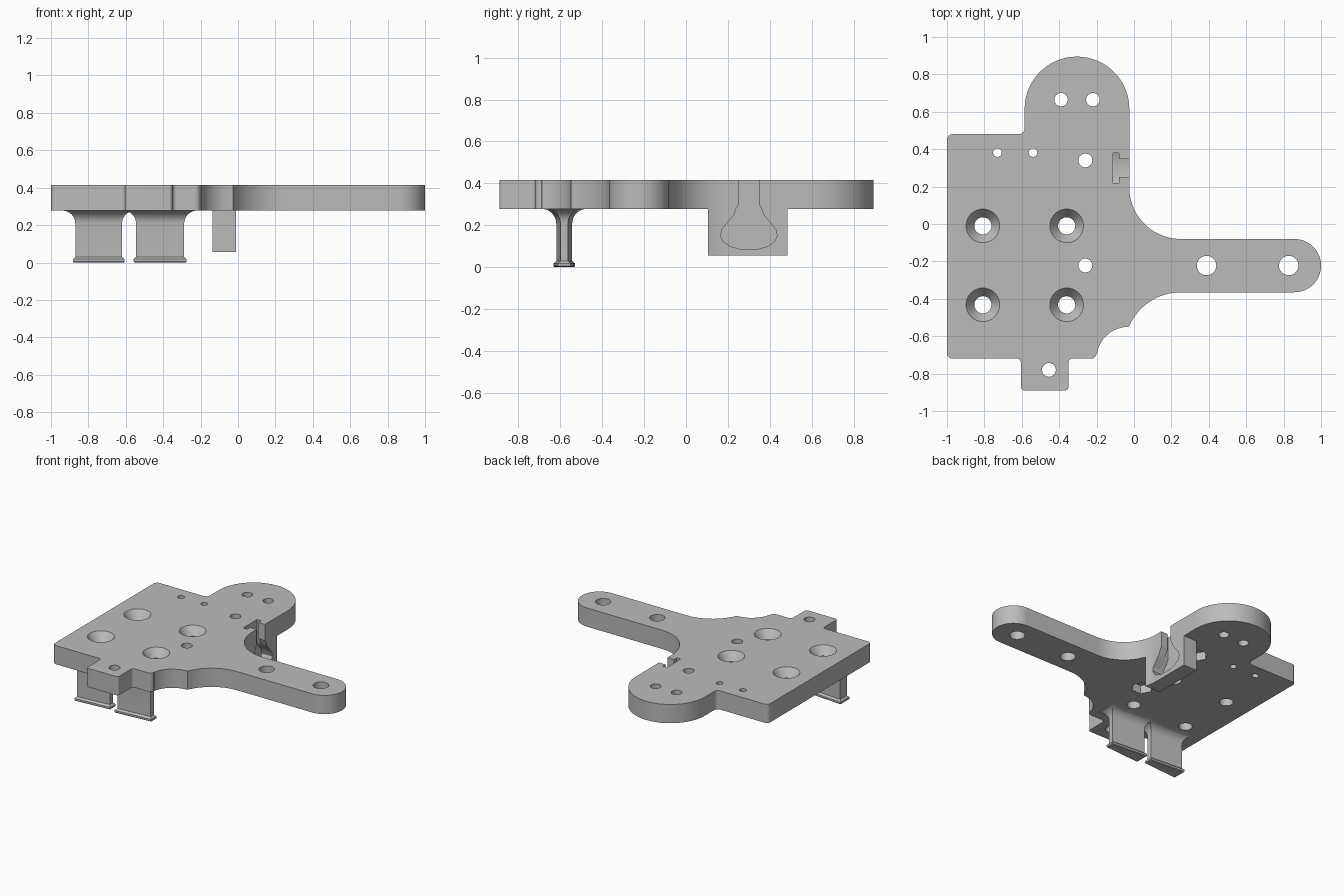
import bpy, bmesh
from math import sin, cos, radians, tau

cube = bpy.data.objects.get("Cube")
if cube:
    bpy.data.objects.remove(cube, do_unlink=True)

grey = bpy.data.materials.new("plain_grey")
grey.use_nodes = True
colour = (0.5, 0.5, 0.5, 1)
grey.diffuse_color = colour
grey.node_tree.nodes["Principled BSDF"].inputs["Base Color"].default_value = colour

BOTTOM, TOP = 0.278, 0.415


def loft(name, rings):
    """Solid skinned through equal-length rings of points."""
    bm = bmesh.new()
    loops = [[bm.verts.new(p) for p in ring] for ring in rings]
    for a, b in zip(loops, loops[1:]):
        for i in range(len(a)):
            j = (i + 1) % len(a)
            bm.faces.new((a[i], a[j], b[j], b[i]))
    bm.faces.new(loops[0][::-1])
    bm.faces.new(loops[-1])
    bmesh.ops.recalc_face_normals(bm, faces=bm.faces)
    mesh = bpy.data.meshes.new(name)
    bm.to_mesh(mesh)
    bm.free()
    mesh.materials.append(grey)
    obj = bpy.data.objects.new(name, mesh)
    bpy.context.collection.objects.link(obj)
    return obj


def prism_z(name, pts, lo, hi):
    return loft(name, [[(x, y, z) for x, y in pts] for z in (lo, hi)])


def prism_x(name, pts, lo, hi):
    return loft(name, [[(x, y, z) for y, z in pts] for x in (lo, hi)])


def arc(cx, cy, r, start, end):
    n = max(4, int(abs(end - start) / 6))
    angles = [radians(start + (end - start) * i / n) for i in range(n + 1)]
    return [(cx + r * cos(a), cy + r * sin(a)) for a in angles]


def turned(name, x, y, profile, sides=32):
    return loft(name, [[(x + r * cos(tau * i / sides), y + r * sin(tau * i / sides), z)
                        for i in range(sides)] for r, z in profile])


def apply(obj, mod):
    bpy.context.view_layer.objects.active = obj
    bpy.ops.object.modifier_apply(modifier=mod.name)


def cut(cutter, *targets):
    cutter.hide_render = True
    for obj in targets:
        mod = obj.modifiers.new("cut", "BOOLEAN")
        mod.operation, mod.solver, mod.object = "DIFFERENCE", "EXACT", cutter
        apply(obj, mod)
    bpy.data.objects.remove(cutter, do_unlink=True)


# Mounting plate: rounded body, front tab, side arm and back lobe
outline = []
for row in [(-0.97, -0.69, 0.03, 180, 270), (-0.625, -0.74, 0.02, 90, 0),
            (-0.585, -0.87, 0.02, 180, 270), (-0.37, -0.87, 0.02, 270, 360),
            (-0.33, -0.74, 0.02, 180, 90), (-0.23, -0.69, 0.03, 270, 360),
            (-0.03, -0.72, 0.17, 169, 98), (0.25, -0.665, 0.3, 157, 90),
            (0.8575, -0.2225, 0.1425, -90, 90), (0.25, 0.195, 0.275, 270, 180),
            (-0.305, 0.615, 0.28, 0, 180), (-0.615, 0.51, 0.03, 360, 270),
            (-0.97, 0.45, 0.03, 90, 180)]:
    outline += arc(*row)
plate = prism_z("mounting_plate", outline, BOTTOM, TOP)

# Socket block under the plate edge, following the plate outline
edge = [p for p in arc(0.25, 0.195, 0.275, 199, 180)]
block = prism_z("socket_block", edge + [(-0.025, 0.485), (-0.135, 0.485), (-0.135, 0.105)],
                0.055, BOTTOM)

# Plain through holes
for x, y, r in [(-0.39, 0.665, 0.036), (-0.22, 0.665, 0.036), (-0.73, 0.382, 0.023),
                (-0.54, 0.382, 0.023), (-0.26, 0.34, 0.037), (-0.26, -0.222, 0.037),
                (0.388, -0.222, 0.052), (0.827, -0.222, 0.052), (-0.455, -0.78, 0.037)]:
    cut(turned("hole", x, y, [(r, 0.2), (r, 0.5)]), plate)

# Countersunk screw holes
for x in (-0.808, -0.36):
    for y in (-0.01, -0.432):
        cut(turned("countersink", x, y, [(0.046, 0.2), (0.046, TOP - 0.06),
                                         (0.09, TOP), (0.098, TOP + 0.01)]), plate)

# Hexagonal nut pockets underneath
for y in (0.34, -0.222):
    cut(turned("nut_pocket", -0.26, y, [(0.075, 0.2), (0.075, BOTTOM + 0.06)], 6), plate)

# Bulb-shaped socket with a narrow neck, then a wider channel behind it
MID = 0.3


def socket_shape(neck):
    half = [(neck, 0.5), (neck, 0.3), (max(neck, 0.06), 0.28), (max(neck, 0.07), 0.25),
            (0.1, 0.215), (0.128, 0.18), (0.135, 0.15), (0.122, 0.122),
            (0.09, 0.1), (0.045, 0.087)]
    return [(MID + w, z) for w, z in half] + [(MID - w, z) for w, z in reversed(half)]


cut(prism_x("socket", socket_shape(0.048), -0.08, 0.1), plate, block)
cut(prism_x("channel", socket_shape(0.08), -0.112, -0.079), plate, block)


# Two tapered clips with flared roots and lipped feet
def clip(name, x0, x1):
    root = 0.07
    levels = [(0, 0.008), (0.005, 0.013), (0.018, 0.013), (0.03, 0)]
    for i in range(9):
        a = radians(90 * i / 8)
        levels.append((BOTTOM - root + root * sin(a), root * (1 - cos(a))))
    wide, thin, y = 0.038, 0.018, -0.581
    rings = [[(x0 - d, y - wide - d, z), (x1 + d, y - thin - d, z),
              (x1 + d, y + thin + d, z), (x0 - d, y + wide + d, z)] for z, d in levels]
    return loft(name, rings)


clips = [clip("outer_clip", -0.87, -0.62), clip("inner_clip", -0.545, -0.288)]

# Soften curved walls while keeping edges crisp
for obj in [plate, block] + clips:
    bpy.ops.object.select_all(action="DESELECT")
    obj.select_set(True)
    bpy.context.view_layer.objects.active = obj
    bpy.ops.object.shade_smooth_by_angle(angle=radians(30))
